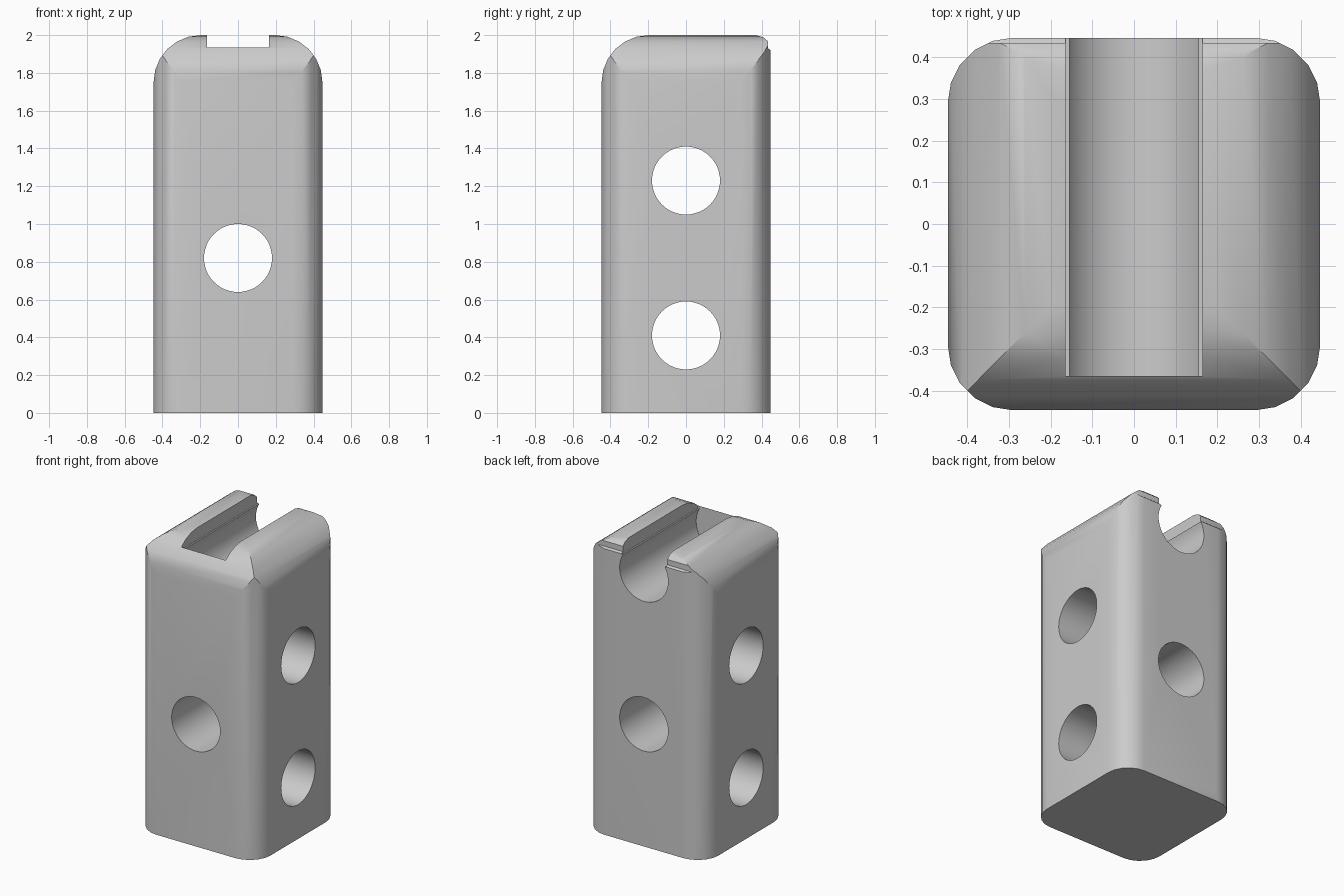
import bpy, bmesh
from math import sin, cos, pi, radians, asin
from mathutils import Vector

if "Cube" in bpy.data.objects:
    bpy.data.objects.remove(bpy.data.objects["Cube"])

HALF, TOP, FILLET, CORNER, HOLE = 0.447, 2.0, 0.25, 0.155, 0.18


def arc(cx, cy, r, start, end, steps):
    """Points on a circular arc, angles in degrees."""
    angles = [radians(start + (end - start) * i / steps) for i in range(steps + 1)]
    return [(cx + r * cos(a), cy + r * sin(a)) for a in angles]


def prism(name, profile, axis, low, high):
    """Extrude a 2D profile along x, y or z."""
    place = {"x": lambda u, v: (low, u, v),
             "y": lambda u, v: (u, low, v),
             "z": lambda u, v: (u, v, low)}[axis]
    bm = bmesh.new()
    face = bm.faces.new([bm.verts.new(place(u, v)) for u, v in profile])
    out = bmesh.ops.extrude_face_region(bm, geom=[face])
    move = Vector([(high - low) * (axis == a) for a in "xyz"])
    bmesh.ops.translate(bm, vec=move,
                        verts=[g for g in out["geom"] if isinstance(g, bmesh.types.BMVert)])
    bmesh.ops.recalc_face_normals(bm, faces=bm.faces)
    mesh = bpy.data.meshes.new(name)
    bm.to_mesh(mesh)
    bm.free()
    obj = bpy.data.objects.new(name, mesh)
    bpy.context.collection.objects.link(obj)
    return obj


def combine(target, tool, operation):
    """Apply a boolean and discard the tool."""
    tool.hide_render = True
    mod = target.modifiers.new("cut", "BOOLEAN")
    mod.operation, mod.solver, mod.object = operation, "EXACT", tool
    bpy.context.view_layer.objects.active = target
    bpy.ops.object.modifier_apply(modifier=mod.name)
    bpy.data.objects.remove(tool)


# Rounded square column
c = HALF - CORNER
plan = []
for i, (sx, sy) in enumerate([(1, 1), (-1, 1), (-1, -1), (1, -1)]):
    plan += arc(sx * c, sy * c, CORNER, 90 * i, 90 * i + 90, 5)
body = prism("block_body", plan, "z", 0, TOP)

# Top rounding across the width
f = HALF - FILLET
sides = ([(-HALF, -1), (HALF, -1)] + arc(f, TOP - FILLET, FILLET, 0, 90, 6)
         + arc(-f, TOP - FILLET, FILLET, 90, 180, 6))
combine(body, prism("width_profile", sides, "y", -1, 1), "INTERSECT")

# Top rounding from front to back, with a small stepped edge at the back
depth = ([(-HALF, -1), (HALF, -1), (HALF, 1.92), (0.435, 1.93), (0.435, 1.966),
          (0.41, 1.988), (0.37, TOP)]
         + arc(-f, TOP - FILLET, FILLET, 90, 180, 6))
combine(body, prism("depth_profile", depth, "x", -1, 1), "INTERSECT")

# Through holes: one front to back, two side to side
for axis, z in (("y", 0.82), ("x", 0.41), ("x", 1.23)):
    combine(body, prism("hole_cutter", arc(0, z, HOLE, 0, 360, 48)[:-1], axis, -1, 1),
            "DIFFERENCE")

# Keyhole channel, open at the top and back
neck, slot, mid = 0.155, 0.165, 1.825
lip = asin((HOLE ** 2 - neck ** 2) ** 0.5 / HOLE) * 180 / pi
shelf = mid + HOLE * sin(radians(lip))
channel = ([(slot, 2.2), (-slot, 2.2), (-slot, shelf)]
           + arc(0, mid, HOLE, 180 - lip, 360 + lip, 36) + [(slot, shelf)])
combine(body, prism("channel_cutter", channel, "y", -0.365, 1), "DIFFERENCE")

# Finish
grey = bpy.data.materials.new("light_grey")
grey.use_nodes = True
colour = (0.6, 0.6, 0.6, 1)
grey.diffuse_color = colour
grey.node_tree.nodes["Principled BSDF"].inputs["Base Color"].default_value = colour
body.data.materials.clear()
body.data.materials.append(grey)
for poly in body.data.polygons:
    poly.material_index = 0
bpy.ops.object.select_all(action="DESELECT")
body.select_set(True)
bpy.context.view_layer.objects.active = body
bpy.ops.object.shade_smooth_by_angle(angle=radians(30))
